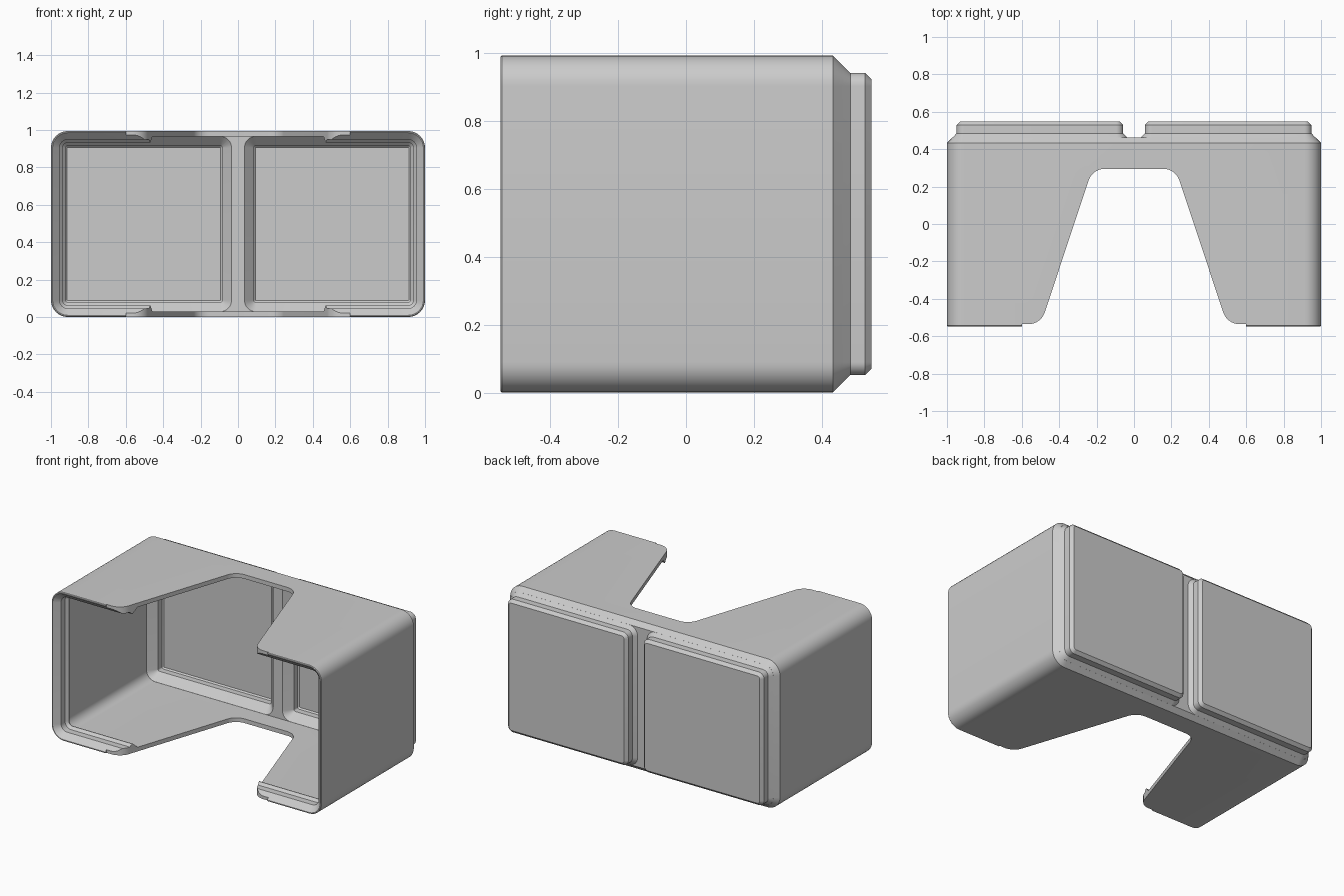
import bpy, bmesh, math
from mathutils import Vector

if "Cube" in bpy.data.objects:
    bpy.data.objects.remove(bpy.data.objects["Cube"])

ZC, HZ, R = 0.497, 0.497, 0.09


def finish(name, bm):
    bmesh.ops.recalc_face_normals(bm, faces=bm.faces)
    me = bpy.data.meshes.new(name)
    bm.to_mesh(me)
    bm.free()
    ob = bpy.data.objects.new(name, me)
    bpy.context.collection.objects.link(ob)
    return ob


def loft(name, cx, hx, profile, seg=8):
    """Rounded rectangle in XZ, swept along y through (y, inset) steps."""
    bm = bmesh.new()
    rings = []
    for y, inset in profile:
        r = max(R - inset, 0.004)
        w, h = hx - inset - r, HZ - inset - r
        ring = []
        for q, (sx, sz) in enumerate([(1, 1), (-1, 1), (-1, -1), (1, -1)]):
            for i in range(seg + 1):
                a = math.pi / 2 * (q + i / seg)
                ring.append(bm.verts.new((cx + sx * w + r * math.cos(a), y,
                                          ZC + sz * h + r * math.sin(a))))
        rings.append(ring)
    n = len(rings[0])
    for a, b in zip(rings, rings[1:]):
        for i in range(n):
            j = (i + 1) % n
            bm.faces.new((a[i], a[j], b[j], b[i]))
    bm.faces.new(rings[0])
    bm.faces.new(rings[-1])
    return finish(name, bm)


def fillet(p, c, q, t, n=10):
    """Circular fillet at corner c with tangent length t."""
    p, c, q = Vector(p), Vector(c), Vector(q)
    d1, d2 = (p - c).normalized(), (q - c).normalized()
    a, b = c + d1 * t, c + d2 * t
    w = math.sin(d1.angle(d2) / 2)
    pts = []
    for i in range(n + 1):
        s = i / n
        k0, k1, k2 = (1 - s) ** 2, 2 * w * s * (1 - s), s * s
        pts.append((a * k0 + c * k1 + b * k2) / (k0 + k1 + k2))
    return pts


def boolean(target, tool, op):
    m = target.modifiers.new(tool.name, 'BOOLEAN')
    m.object, m.operation, m.solver = tool, op, 'EXACT'
    bpy.context.view_layer.objects.active = target
    bpy.ops.object.modifier_apply(modifier=m.name)
    bpy.data.objects.remove(tool)


# Outer shell with rear chamfer
shell = loft("bin_shell", 0, 1.0, [(-0.547, 0.004), (-0.543, 0), (0.433, 0), (0.462, 0.029)])

# Two stepped feet on the back
for s in (-1, 1):
    foot = loft("foot", s * 0.503, 0.497, [(0.44, 0.0293), (0.462, 0.0293), (0.4845, 0.0515),
                                           (0.528, 0.0515), (0.547, 0.0705)])
    boolean(shell, foot, 'UNION')

# Main cavity with the stacking lip at the front opening
cavity = loft("cavity", 0, 1.0, [(-0.60, -0.0435), (-0.51, 0.0455), (-0.467, 0.0455), (-0.45, 0.062),
                                 (-0.445, 0.062), (-0.411, 0.028), (0.42, 0.028)])
boolean(shell, cavity, 'DIFFERENCE')

# Hollow inside each foot, leaving the central rib
for s in (-1, 1):
    hollow = loft("foot_hollow", s * 0.503, 0.497, [(0.40, 0.0283), (0.42, 0.0283), (0.47, 0.0783),
                                                    (0.51, 0.0783), (0.519, 0.087)])
    boolean(shell, hollow, 'DIFFERENCE')

# Tapered access cut-out through top and bottom walls
half = [Vector((0.6, -0.7)), Vector((0.6, -0.535))]
half += fillet((0.6, -0.535), (0.498, -0.535), (0.222, 0.295), 0.065)
half += fillet((0.498, -0.535), (0.222, 0.295), (0, 0.295), 0.065)
outline = half + [Vector((-p.x, p.y)) for p in reversed(half)]
bm = bmesh.new()
base = bm.faces.new([bm.verts.new((p.x, p.y, -0.3)) for p in outline])
ext = bmesh.ops.extrude_face_region(bm, geom=[base])
bmesh.ops.translate(bm, vec=(0, 0, 1.6),
                    verts=[v for v in ext["geom"] if isinstance(v, bmesh.types.BMVert)])
boolean(shell, finish("access_cut", bm), 'DIFFERENCE')

# Smooth rounded corners, crisp chamfers
bpy.ops.object.select_all(action='DESELECT')
shell.select_set(True)
bpy.context.view_layer.objects.active = shell
bpy.ops.object.shade_smooth_by_angle(angle=math.radians(25))
